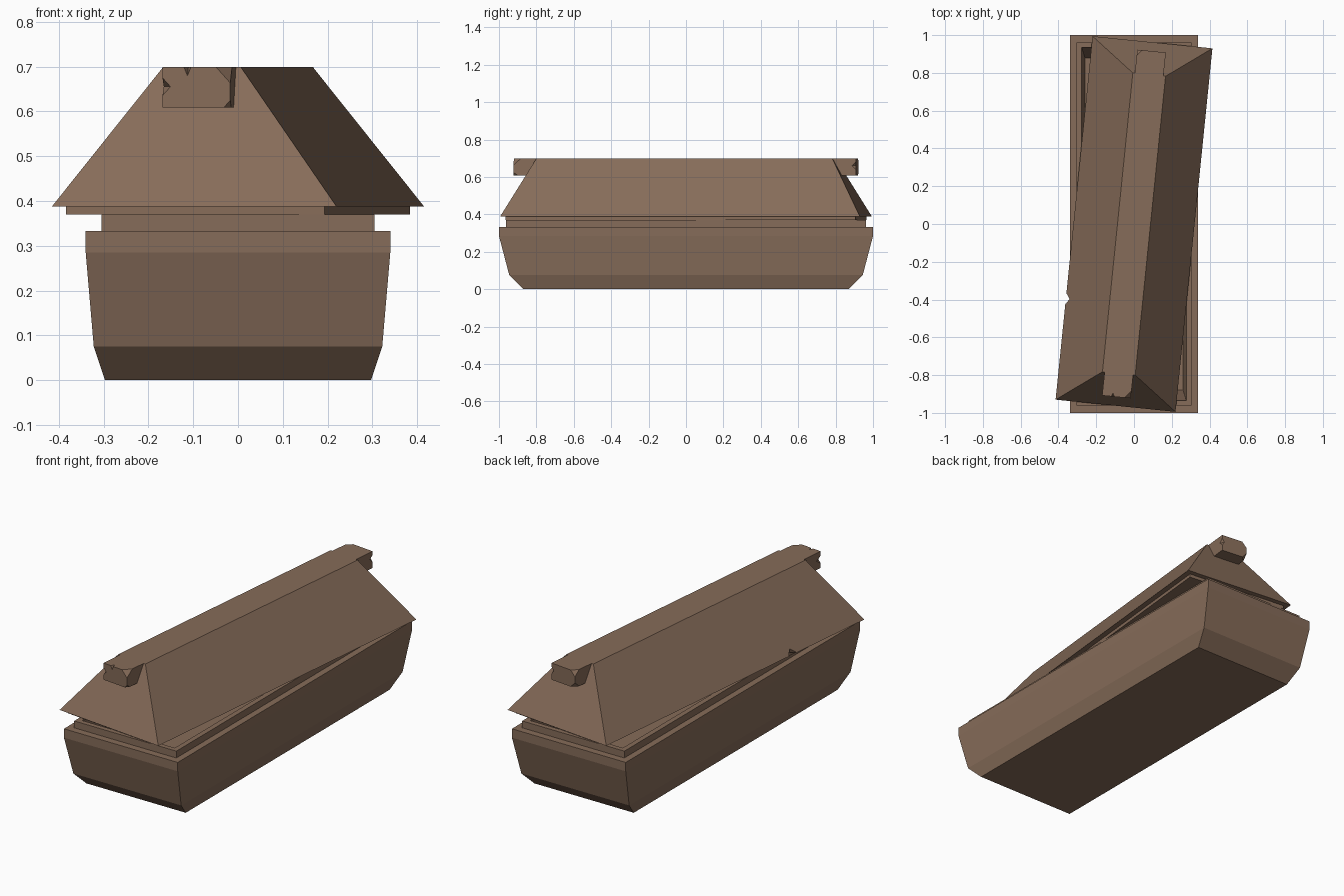
import bpy, bmesh, math
from mathutils import Vector

if "Cube" in bpy.data.objects:
    bpy.data.objects.remove(bpy.data.objects["Cube"])

TURN = math.radians(-5.8)   # the lid is pushed askew

stone = bpy.data.materials.new("brown_stone")
stone.diffuse_color = (0.24, 0.15, 0.10, 1)
stone.use_nodes = True
stone.node_tree.nodes["Principled BSDF"].inputs["Base Color"].default_value = stone.diffuse_color


def add_object(name, bm, turn=0.0):
    bmesh.ops.recalc_face_normals(bm, faces=bm.faces[:])
    mesh = bpy.data.meshes.new(name)
    bm.to_mesh(mesh)
    bm.free()
    mesh.materials.append(stone)
    ob = bpy.data.objects.new(name, mesh)
    ob.rotation_euler.z = turn
    bpy.context.collection.objects.link(ob)
    return ob


def stacked(name, rings, turn=0.0):
    """Closed solid through rectangular rings of (half width, half length, z)."""
    bm = bmesh.new()
    loops = [[bm.verts.new((sx * w, sy * l, z))
              for sx, sy in ((-1, -1), (1, -1), (1, 1), (-1, 1))]
             for w, l, z in rings]
    for a, b in zip(loops, loops[1:]):
        for i in range(4):
            j = (i + 1) % 4
            bm.faces.new((a[i], a[j], b[j], b[i]))
    bm.faces.new(loops[0])
    bm.faces.new(loops[-1])
    return add_object(name, bm, turn)


def chip(target, loc, size):
    """Knock a small eight-sided wedge out of the target (lid coordinates)."""
    bm = bmesh.new()
    for s in (1, -1):
        res = bmesh.ops.create_cone(bm, segments=4, radius1=1, radius2=0, depth=1)
        for v in res["verts"]:
            v.co.z = s * (v.co.z + 0.5)
    bmesh.ops.remove_doubles(bm, verts=bm.verts[:], dist=1e-4)
    inner = [f for f in bm.faces if all(abs(v.co.z) < 1e-4 for v in f.verts)]
    bmesh.ops.delete(bm, geom=inner, context='FACES_ONLY')
    for v in bm.verts:
        v.co = Vector(loc) + Vector([c * s for c, s in zip(v.co, size)])
    cutter = add_object("chip_cutter", bm, TURN)
    cutter.hide_render = True
    cutter.hide_set(True)
    mod = target.modifiers.new("chip", 'BOOLEAN')
    mod.operation = 'DIFFERENCE'
    mod.solver = 'EXACT'
    mod.object = cutter


def knob(name, side, cuts):
    """Block handle at a ridge end, with broken corners sliced off."""
    bm = bmesh.new()
    bmesh.ops.create_cube(bm, size=1)
    for v in bm.verts:
        v.co = Vector((v.co.x * 0.152, side * 0.815 + v.co.y * 0.21,
                       0.654 + v.co.z * 0.09))
    for co, no in cuts:
        res = bmesh.ops.bisect_plane(bm, geom=bm.verts[:] + bm.edges[:] + bm.faces[:],
                                     plane_co=co, plane_no=no, clear_outer=True)
        edges = [e for e in res["geom_cut"] if isinstance(e, bmesh.types.BMEdge)]
        bmesh.ops.contextual_create(bm, geom=edges)
    return add_object(name, bm, TURN)


# Hollow chest: flared outside, stepped rim, then down into the cavity
stacked("chest", [
    (0.297, 0.87, 0.0), (0.322, 0.945, 0.075), (0.34, 1.0, 0.285),
    (0.34, 1.0, 0.333), (0.305, 0.962, 0.333), (0.305, 0.962, 0.37),
    (0.277, 0.935, 0.37), (0.26, 0.88, 0.09)])

# Hipped lid with a recessed lip underneath
lid = stacked("lid", [
    (0.29, 0.94, 0.37), (0.29, 0.94, 0.388),
    (0.319, 0.967, 0.388), (0.087, 0.795, 0.699)], TURN)
chip(lid, (-0.315, -0.43, 0.388), (0.028, 0.028, 0.055))

# Handles at both ends of the ridge
front = knob("front_handle", -1, [
    ((0.076, -0.88, 0.699), (1, -0.8, 0.9)),
    ((0.062, -0.92, 0.609), (1, -0.6, -0.9))])
chip(front, (-0.076, -0.92, 0.655), (0.018, 0.03, 0.02))
chip(front, (-0.02, -0.92, 0.699), (0.008, 0.02, 0.02))

back = knob("back_handle", 1, [
    ((-0.076, 0.89, 0.699), (-1, 0.9, 0.9)),
    ((-0.076, 0.89, 0.609), (-1, 0.9, -0.9))])
chip(back, (0.076, 0.92, 0.66), (0.014, 0.02, 0.02))
